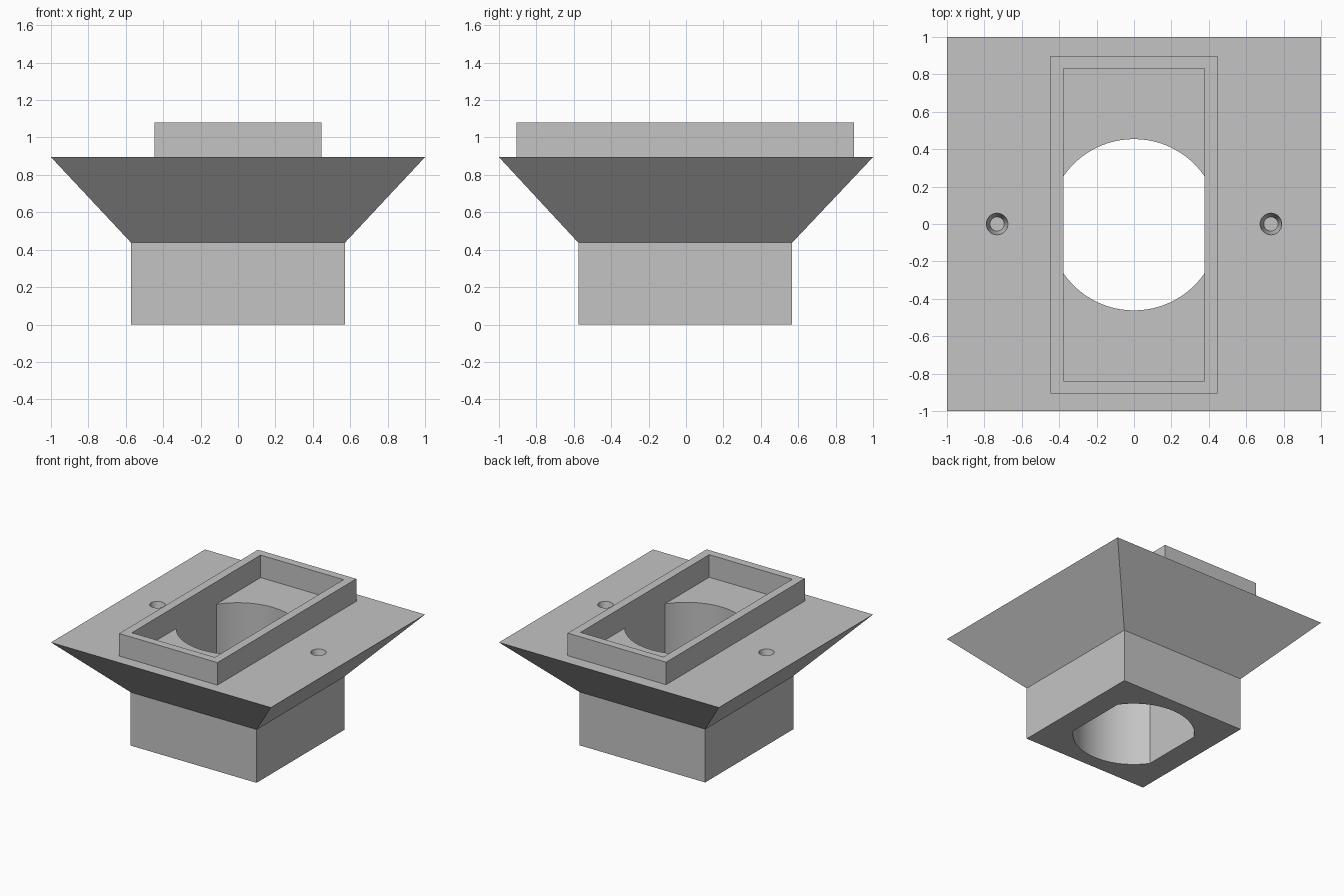
import bpy
import bmesh
import math

cube = bpy.data.objects.get("Cube")
if cube:
    bpy.data.objects.remove(cube, do_unlink=True)

OFF_Y = -0.004          # the block, bore and collar sit a hair toward the front
BLOCK, BLOCK_TOP = 0.572, 0.438
PLATE_Z, RIM_Z = 0.895, 1.08
BORE_R, BORE_FLAT = 0.458, 0.377

grey = bpy.data.materials.new("plain grey")
grey.use_nodes = True
colour = (0.55, 0.55, 0.55, 1)
grey.diffuse_color = colour
grey.node_tree.nodes["Principled BSDF"].inputs["Base Color"].default_value = colour


def rect(hx, hy, z, oy=0.0):
    return [(sx * hx, sy * hy + oy, z)
            for sx, sy in ((-1, -1), (1, -1), (1, 1), (-1, 1))]


def circle(r, x, z, n=32):
    return [(x + r * math.cos(2 * math.pi * i / n),
             r * math.sin(2 * math.pi * i / n), z) for i in range(n)]


def bore_outline(z, n=24):
    """Circle with its left and right sides cut flat."""
    a = math.acos(BORE_FLAT / BORE_R)
    pts = []
    for start in (a, math.pi + a):
        for i in range(n + 1):
            t = start + (math.pi - 2 * a) * i / n
            pts.append((BORE_R * math.cos(t), BORE_R * math.sin(t) + OFF_Y, z))
    return pts


def loft(name, rings, loop=False):
    """Join matching outlines with faces, capping the ends unless looped."""
    bm = bmesh.new()
    rows = [[bm.verts.new(p) for p in ring] for ring in rings]
    pairs = list(zip(rows, rows[1:]))
    if loop:
        pairs.append((rows[-1], rows[0]))
    else:
        bm.faces.new(rows[0])
        bm.faces.new(rows[-1])
    for a, b in pairs:
        for i in range(len(a)):
            j = (i + 1) % len(a)
            bm.faces.new((a[i], a[j], b[j], b[i]))
    bmesh.ops.recalc_face_normals(bm, faces=bm.faces)
    mesh = bpy.data.meshes.new(name)
    bm.to_mesh(mesh)
    bm.free()
    mesh.materials.append(grey)
    ob = bpy.data.objects.new(name, mesh)
    bpy.context.collection.objects.link(ob)
    return ob


# square block flaring out to the wide mounting plate
body = loft("flared_body", [
    rect(BLOCK, BLOCK, 0, OFF_Y), rect(BLOCK, BLOCK, BLOCK_TOP, OFF_Y),
    rect(1, 1, PLATE_Z)])

# flat-sided bore and two blind countersunk screw holes
cutters = [loft("bore_cutter", [bore_outline(-0.1), bore_outline(1.2)])]
for side, x in (("left", 0.732), ("right", -0.732)):
    cutters.append(loft(side + "_screw_hole_cutter", [
        circle(0.038, x, PLATE_Z - 0.1), circle(0.058, x, PLATE_Z),
        circle(0.058, x, PLATE_Z + 0.1)]))

bpy.context.view_layer.objects.active = body
for cutter in cutters:
    cutter.hide_render = True
    mod = body.modifiers.new(cutter.name, 'BOOLEAN')
    mod.operation = 'DIFFERENCE'
    mod.solver = 'EXACT'
    mod.object = cutter
    bpy.ops.object.modifier_apply(modifier=mod.name)
    bpy.data.objects.remove(cutter, do_unlink=True)

# raised rectangular collar around the bore
collar = loft("raised_collar", [
    rect(0.447, 0.901, PLATE_Z, OFF_Y), rect(0.447, 0.901, RIM_Z, OFF_Y),
    rect(0.377, 0.835, RIM_Z, OFF_Y), rect(0.377, 0.835, PLATE_Z, OFF_Y)],
    loop=True)

# round walls smooth, all corners sharp
bpy.ops.object.select_all(action='DESELECT')
body.select_set(True)
bpy.context.view_layer.objects.active = body
bpy.ops.object.shade_smooth_by_angle(angle=math.radians(25))
